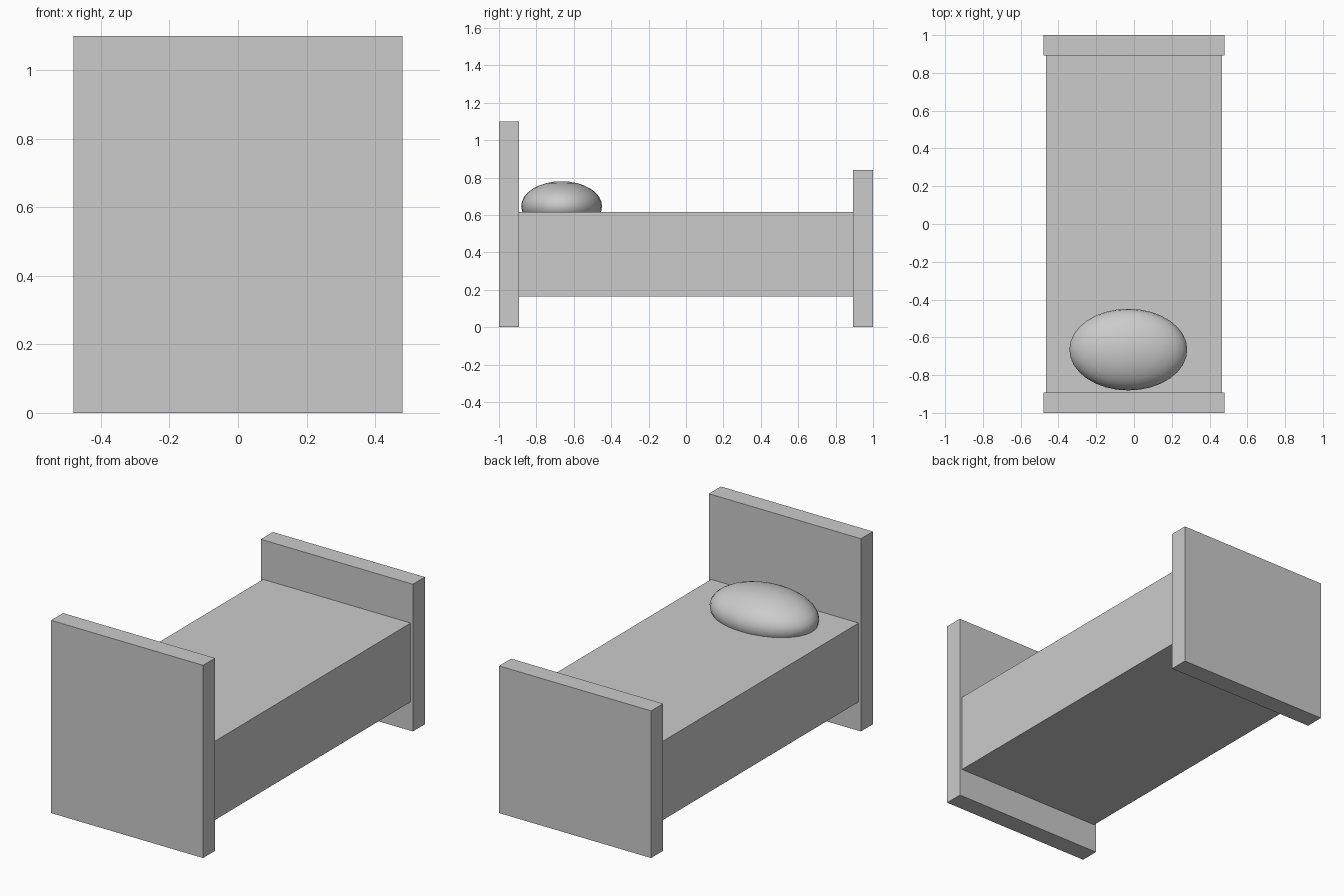
import bpy
import math

if "Cube" in bpy.data.objects:
    bpy.data.objects.remove(bpy.data.objects["Cube"])


def box(name, x, y, z):
    """Axis-aligned box from (min, max) pairs."""
    bpy.ops.mesh.primitive_cube_add(size=1, location=[(a + b) / 2 for a, b in (x, y, z)])
    ob = bpy.context.object
    ob.name = name
    ob.scale = [b - a for a, b in (x, y, z)]
    bpy.ops.object.transform_apply(location=False, rotation=False, scale=True)
    return ob


# End boards and mattress
box("headboard", (-0.48, 0.48), (-1.0, -0.892), (0, 1.10))
box("footboard", (-0.48, 0.48), (0.892, 1.0), (0, 0.84))
box("mattress", (-0.466, 0.466), (-0.892, 0.892), (0.165, 0.615))

# Pillow: flattened ellipsoid sunk slightly into the mattress
bpy.ops.mesh.primitive_uv_sphere_add(segments=32, ring_count=16, radius=1,
                                     location=(-0.03, -0.665, 0.647))
pillow = bpy.context.object
pillow.name = "pillow"
pillow.scale = (0.312, 0.216, 0.133)
bpy.ops.object.transform_apply(location=False, rotation=False, scale=True)
bpy.ops.object.shade_smooth_by_angle(angle=math.radians(40))
